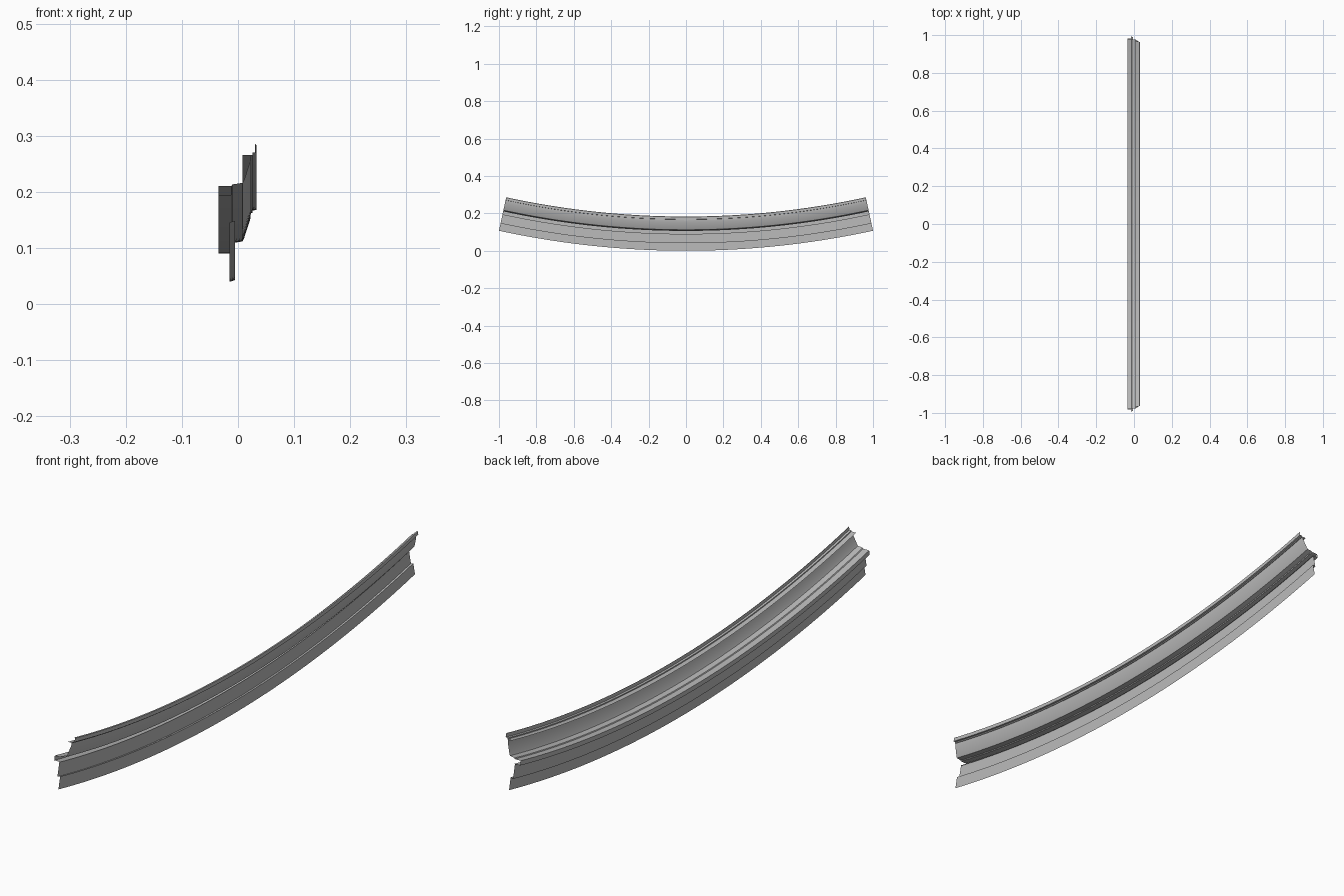
import bpy, bmesh, math
from mathutils import Matrix, Vector

old = bpy.data.objects.get("Cube")
if old:
    bpy.data.objects.remove(old, do_unlink=True)

RADIUS = 4.73                 # bend radius of the lowest edge
HALF = math.asin(1 / RADIUS)  # half of the bend angle
CENTRE = Vector((0, 0, RADIUS))

grey = bpy.data.materials.new("metal_grey")
grey.use_nodes = True
colour = (0.5, 0.5, 0.5, 1)
grey.diffuse_color = colour
grey.node_tree.nodes["Principled BSDF"].inputs["Base Color"].default_value = colour


def bent_strip(name, section, steps=48):
    """Sweep an open (x, height) section along the bend as thin sheet."""
    bm = bmesh.new()
    verts = [bm.verts.new((x, 0, h)) for x, h in section]
    edges = [bm.edges.new(pair) for pair in zip(verts, verts[1:])]
    bmesh.ops.rotate(bm, verts=verts, cent=CENTRE,
                     matrix=Matrix.Rotation(-HALF, 3, 'X'))
    bmesh.ops.spin(bm, geom=verts + edges, cent=CENTRE, axis=(1, 0, 0),
                   angle=2 * HALF, steps=steps)
    # Face the sheet towards the outer (-x) side
    bmesh.ops.recalc_face_normals(bm, faces=bm.faces)
    if sum(f.normal.x * f.calc_area() for f in bm.faces) > 0:
        bmesh.ops.reverse_faces(bm, faces=bm.faces)
    mesh = bpy.data.meshes.new(name)
    bm.to_mesh(mesh)
    bm.free()
    mesh.materials.append(grey)
    obj = bpy.data.objects.new(name, mesh)
    bpy.context.collection.objects.link(obj)
    bpy.ops.object.select_all(action='DESELECT')
    obj.select_set(True)
    bpy.context.view_layer.objects.active = obj
    bpy.ops.object.shade_smooth_by_angle(angle=math.radians(15))


# Lower skirt with its small step
bent_strip("lower_skirt", [(-.005, 0), (-.005, .043), (-.015, .04), (-.015, .09)])

# Projecting bumper channel
bent_strip("bumper_channel", [(-.012, .09), (-.035, .09), (-.035, .106), (-.012, .106),
                              (-.010, .109), (.008, .112)])

# Sloping web above the channel
bent_strip("sloping_web", [(.008, .112), (.011, .118), (.022, .152), (.023, .163)])

# Inward lip, step and top edge
bent_strip("top_lip", [(.008, .163), (.026, .163), (.026, .167), (.033, .168),
                       (.033, .181), (.030, .183)])
